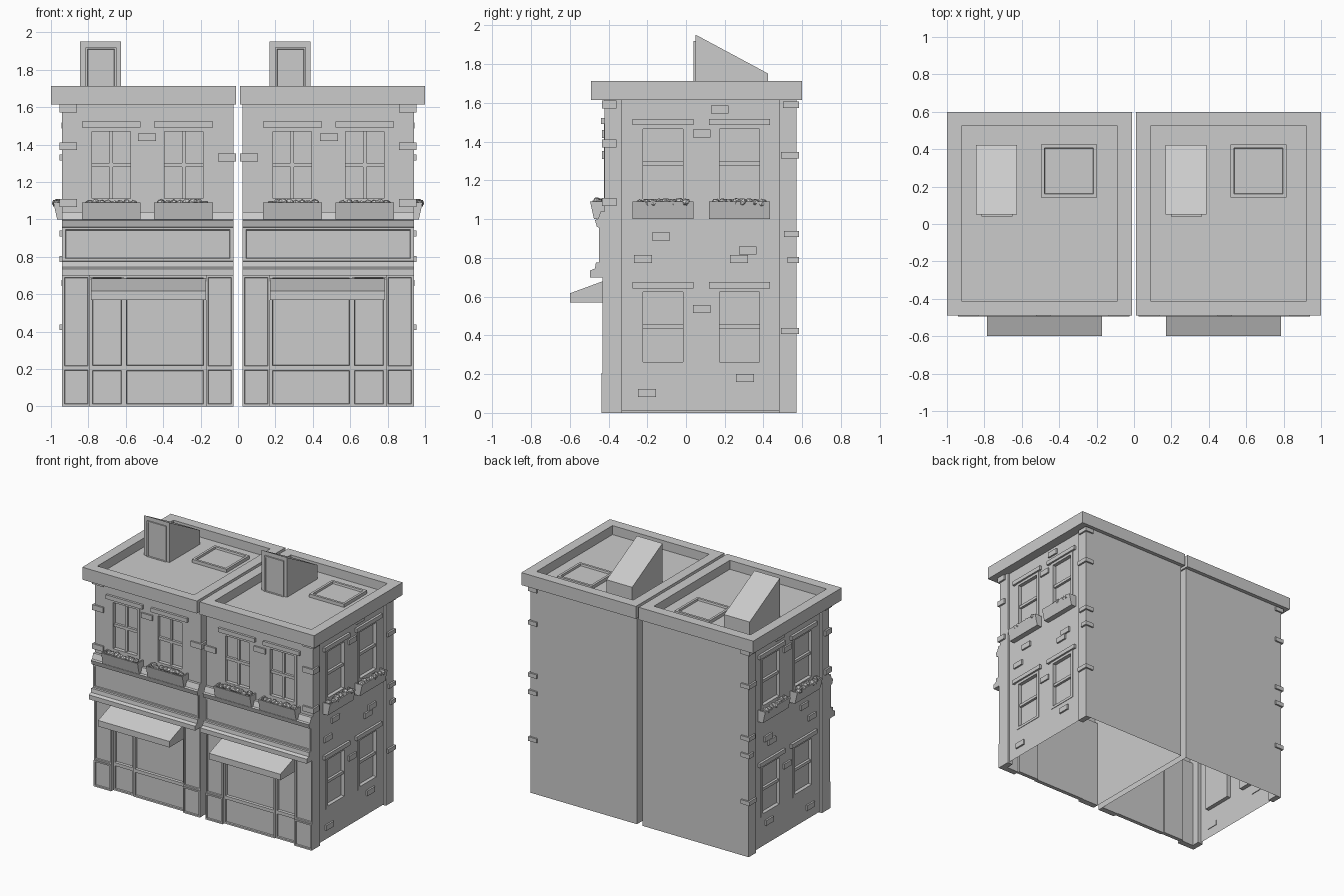
import bpy, bmesh, random
from mathutils import Matrix, Euler, Vector

if "Cube" in bpy.data.objects:
    bpy.data.objects.remove(bpy.data.objects["Cube"])

random.seed(4)

# Local frames: u = along the wall, d = outward distance, v = up
def front(u, d, v): return (u, -0.42 - d, v)
def side(u, d, v): return (-0.925 - d, u, v)
def roof(u, d, v): return (u, v, d)          # d points up
def world(u, d, v): return (u, d, v)


def finish(name, bm, mirror=True):
    me = bpy.data.meshes.new(name)
    bm.to_mesh(me)
    bm.free()
    ob = bpy.data.objects.new(name, me)
    bpy.context.collection.objects.link(ob)
    if mirror:
        m = ob.modifiers.new("Mirror", 'MIRROR')
        m.use_mirror_merge = False
    return ob


def prism(bm, F, prof, u0, u1):
    """Extrude a (d, v) profile along u."""
    a = [bm.verts.new(F(u0, d, v)) for d, v in prof]
    b = [bm.verts.new(F(u1, d, v)) for d, v in prof]
    n = len(prof)
    fs = [bm.faces.new((a[i], a[(i + 1) % n], b[(i + 1) % n], b[i])) for i in range(n)]
    fs += [bm.faces.new(a), bm.faces.new(b)]
    bmesh.ops.recalc_face_normals(bm, faces=fs)
    return fs


def box(bm, F, u0, u1, d0, d1, v0, v1):
    return prism(bm, F, [(d0, v0), (d1, v0), (d1, v1), (d0, v1)], u0, u1)


def framed(bm, F, u0, u1, d0, d1, v0, v1, border, depth):
    """Box whose outward face has a sunken panel."""
    f = box(bm, F, u0, u1, d0, d1, v0, v1)[1]
    bmesh.ops.inset_individual(bm, faces=[f], thickness=border)
    bmesh.ops.inset_individual(bm, faces=[f], thickness=0.004, depth=-depth)


def wall(bm, F, u0, u1, v0, v1, holes=(), flip=False):
    """Single-sheet wall with rectangular openings."""
    us = sorted({u0, u1, *[h[0] for h in holes], *[h[1] for h in holes]})
    vs = sorted({v0, v1, *[h[2] for h in holes], *[h[3] for h in holes]})
    for a, b in zip(us, us[1:]):
        for c, e in zip(vs, vs[1:]):
            mu, mv = (a + b) / 2, (c + e) / 2
            if any(h[0] < mu < h[1] and h[2] < mv < h[3] for h in holes):
                continue
            q = [bm.verts.new(F(*p)) for p in ((a, 0, c), (b, 0, c), (b, 0, e), (a, 0, e))]
            bm.faces.new(q[::-1] if flip else q)
    bmesh.ops.remove_doubles(bm, verts=bm.verts, dist=1e-5)


# Window list: frame, centre, sill height, pane columns
W, H = 0.125, 0.40
front_win = [(front, u, 1.09, 2) for u in (-0.677, -0.291)]
side_up = [(side, u, 1.085, 1) for u in (-0.118, 0.276)]
side_low = [(side, u, 0.243, 1) for u in (-0.118, 0.276)]
hole = lambda w: (w[1] - W, w[1] + W, w[2], w[2] + H)

# Wall shell, open underneath
bm = bmesh.new()
wall(bm, front, -0.94, -0.024, 0.69, 1.615, [hole(w) for w in front_win])
wall(bm, side, -0.34, 0.49, 0.01, 1.615, [hole(w) for w in side_up + side_low], True)
wall(bm, lambda u, d, v: (u, 0.57, v), -0.94, -0.024, 0, 1.615, flip=True)
wall(bm, lambda u, d, v: (-0.024, u, v), -0.42, 0.57, 0, 1.615)
finish("walls", bm)

# Corner piers on the outer side
bm = bmesh.new()
box(bm, side, -0.42, -0.33, -0.03, 0.015, 0, 1.615)
box(bm, side, 0.48, 0.57, -0.03, 0.015, 0, 1.615)
finish("corner_piers", bm)

# Windows and lintels
bw, bl = bmesh.new(), bmesh.new()
for F, c, z, cols in front_win + side_up + side_low:
    l, r, t = c - W, c + W, z + H
    box(bw, F, l, r, -0.032, -0.025, z, t)
    for a, b in ((l, l + 0.022), (r - 0.022, r)):
        box(bw, F, a, b, -0.03, 0.004, z, t)
    for a, b in ((z, z + 0.02), (t - 0.02, t)):
        box(bw, F, l + 0.022, r - 0.022, -0.03, 0.004, a, b)
    box(bw, F, l + 0.022, r - 0.022, -0.03, -0.006, z + 0.19, z + 0.212)
    if cols == 2:
        box(bw, F, c - 0.009, c + 0.009, -0.03, -0.01, z + 0.02, t - 0.02)
    box(bl, F, c - 0.157, c + 0.157, -0.005, 0.018, t, t + 0.032)
finish("windows", bw)
finish("lintels", bl)

# Flower boxes with leafy filling
bb, bf = bmesh.new(), bmesh.new()
for F, c, z, cols in front_win + side_up:
    k = 0.075 if F is front else 0.062
    outer = [(0, 1.0), (k - 0.02, 1.0), (k, 1.09), (0, 1.09)]
    trough = [(0, 1.0), (k - 0.02, 1.0), (k, 1.09), (k - 0.01, 1.09), (k - 0.014, 1.07), (0, 1.07)]
    prism(bb, F, trough, c - 0.147, c + 0.147)
    prism(bb, F, outer, c - 0.157, c - 0.147)
    prism(bb, F, outer, c + 0.147, c + 0.157)
    for i in range(8):
        p = Vector(F(c - 0.12 + i * 0.034, random.uniform(0.022, 0.045), 1.082 + random.uniform(0, 0.01)))
        rot = Euler([random.uniform(-0.5, 0.5) for _ in range(3)]).to_matrix().to_4x4()
        s = random.uniform(0.022, 0.03)
        bmesh.ops.create_icosphere(bf, subdivisions=1, radius=s,
                                   matrix=Matrix.Translation(p) @ rot @ Matrix.Diagonal((1, 0.9, 0.8, 1)))
finish("flower_boxes", bb)
finish("flowers", bf)

# Sign board with cornice and lower moulding
bm = bmesh.new()
prism(bm, front, [(0, 0.70), (0.075, 0.70), (0.075, 0.735), (0.05, 0.745), (0.045, 0.775), (0.022, 0.777),
                  (0.022, 0.955), (0.04, 0.96), (0.05, 0.995), (0.035, 1.0), (0.02, 1.04), (0, 1.04)], -0.94, -0.024)
framed(bm, front, -0.935, -0.029, 0.01, 0.03, 0.777, 0.957, 0.018, 0.005)
finish("sign_board", bm)

# Shopfront: framed pilasters, door and display window
bm = bmesh.new()
for a, b in ((-0.94, -0.79), (-0.171, -0.024)):
    framed(bm, front, a, b, -0.03, 0.016, 0, 0.205, 0.016, 0.008)
    framed(bm, front, a, b, -0.03, 0.01, 0.205, 0.70, 0.016, 0.008)
finish("shop_pilasters", bm)
bm = bmesh.new()
for a, b, d in ((-0.79, -0.61, -0.012), (-0.61, -0.171, -0.004)):
    framed(bm, front, a, b, d - 0.03, d, 0, 0.205, 0.018, 0.01)
    framed(bm, front, a, b, d - 0.03, d, 0.205, 0.70, 0.018, 0.018)
finish("shop_door_and_window", bm)

# Awning
bm = bmesh.new()
prism(bm, front, [(-0.02, 0.57), (0.18, 0.57), (0.18, 0.617), (0, 0.683), (-0.02, 0.683)], -0.786, -0.171)
finish("awning", bm)

# Protruding bricks on the walls and around the corners
bm = bmesh.new()
box(bm, front, -0.535, -0.438, -0.005, 0.013, 1.42, 1.46)
for u, z in ((0.128, 1.546), (0.035, 1.422), (-0.175, 0.891), (0.273, 0.817), (-0.268, 0.773),
             (0.227, 0.773), (0.035, 0.515), (0.258, 0.16), (-0.247, 0.083)):
    box(bm, side, u, u + 0.092, -0.005, 0.013, z, z + 0.041)
for z in (1.572, 1.37, 1.067):
    box(bm, world, -0.954, -0.86, -0.433, -0.36, z, z + 0.041)
box(bm, world, -0.107, -0.011, -0.433, -0.36, 1.31, 1.352)
for y, z in ((0.5, 1.575), (0.49, 1.314), (0.505, 0.907), (0.525, 0.773), (0.49, 0.407)):
    box(bm, world, -0.954, -0.88, y, 0.583, z, z + 0.032)
finish("bricks", bm)

# Flat roof with parapet
bm = bmesh.new()
f = box(bm, roof, -1.0, -0.012, 1.615, 1.712, -0.49, 0.60)[1]
bmesh.ops.inset_individual(bm, faces=[f], thickness=0.109)
bmesh.ops.inset_individual(bm, faces=[f], thickness=0.0, depth=-0.07)
finish("roof", bm)

# Stair house with door, and skylight, repeated (not mirrored) on each roof
for label, x in (("left", 0.0), ("right", 1.013)):
    bm = bmesh.new()
    prism(bm, lambda u, d, v: (u, d, v), [(0.05, 1.635), (0.423, 1.635), (0.423, 1.752), (0.05, 1.952)],
          x - 0.845, x - 0.625)
    framed(bm, lambda u, d, v: (u, -d, v), x - 0.815, x - 0.65, -0.055, -0.04, 1.635, 1.92, 0.014, 0.006)
    finish(label + "_stair_house", bm, False)
    bm = bmesh.new()
    framed(bm, roof, x - 0.498, x - 0.198, 1.635, 1.668, 0.142, 0.425, 0.026, 0.015)
    finish(label + "_skylight", bm, False)
